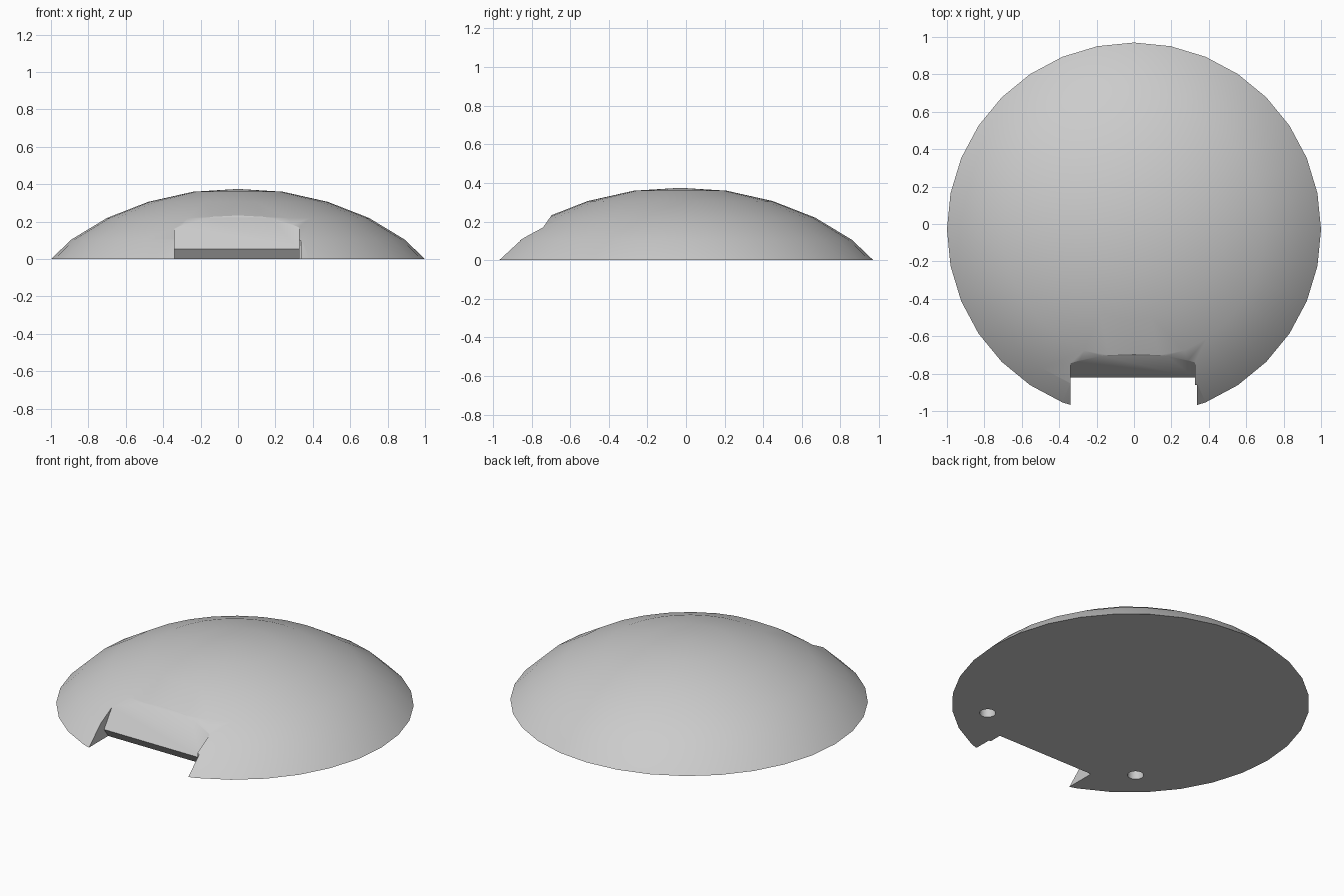
import bpy, bmesh, math

if "Cube" in bpy.data.objects:
    bpy.data.objects.remove(bpy.data.objects["Cube"], do_unlink=True)

CENTRE_Y = -0.03
SEGMENTS = 32

grey = bpy.data.materials.new("light grey")
grey.use_nodes = True
colour = (0.6, 0.6, 0.6, 1)
grey.diffuse_color = colour
grey.node_tree.nodes["Principled BSDF"].inputs["Base Color"].default_value = colour


def add_object(name, bm):
    bmesh.ops.recalc_face_normals(bm, faces=bm.faces)
    mesh = bpy.data.meshes.new(name)
    bm.to_mesh(mesh)
    bm.free()
    mesh.materials.append(grey)
    obj = bpy.data.objects.new(name, mesh)
    bpy.context.collection.objects.link(obj)
    return obj


def prism(name, profile, x0, x1):
    """Extrude a (y, z) profile along x."""
    bm = bmesh.new()
    face = bm.faces.new([bm.verts.new((x0, y, z)) for y, z in profile])
    side = bmesh.ops.extrude_face_region(bm, geom=[face])["geom"]
    verts = [v for v in side if isinstance(v, bmesh.types.BMVert)]
    bmesh.ops.translate(bm, verts=verts, vec=(x1 - x0, 0, 0))
    return add_object(name, bm)


def cut(target, cutter):
    mod = target.modifiers.new(cutter.name, 'BOOLEAN')
    mod.operation = 'DIFFERENCE'
    mod.solver = 'EXACT'
    mod.object = cutter
    bpy.context.view_layer.objects.active = target
    bpy.ops.object.modifier_apply(modifier=mod.name)
    bpy.data.objects.remove(cutter, do_unlink=True)


# Shallow dome: rings closed by a flat base and a peak
bm = bmesh.new()
rings = []
for r, z in [(1, 0), (0.89, 0.105), (0.70, 0.22), (0.48, 0.306), (0.24, 0.36)]:
    angles = [2 * math.pi * i / SEGMENTS for i in range(SEGMENTS)]
    rings.append([bm.verts.new((r * math.cos(a), CENTRE_Y + r * math.sin(a), z))
                  for a in angles])
peak = bm.verts.new((0, CENTRE_Y, 0.375))
bm.faces.new(rings[0])
for i in range(SEGMENTS):
    j = (i + 1) % SEGMENTS
    for low, high in zip(rings, rings[1:]):
        bm.faces.new((low[i], low[j], high[j], high[i]))
    bm.faces.new((rings[-1][i], rings[-1][j], peak))
dome = add_object("dome", bm)

# Front notch: sloped back with an undercut lip, and a small step on one wall
notch = [(-1.2, -0.055), (-0.74, -0.055), (-0.82, 0.055), (-0.58, 0.4), (-1.2, 0.4)]
cut(dome, prism("notch_cutter", notch, -0.34, 0.325))
step = [(-1.2, -0.1), (-0.86, -0.1), (-0.86, 0.4), (-1.2, 0.4)]
cut(dome, prism("step_cutter", step, 0.3, 0.338))

# Two round sockets in the underside
for side in (-1, 1):
    bm = bmesh.new()
    bmesh.ops.create_cone(bm, cap_ends=True, segments=24, radius1=0.045,
                          radius2=0.045, depth=0.16)
    bmesh.ops.translate(bm, verts=bm.verts, vec=(side * 0.54, -0.63, 0))
    cut(dome, add_object("socket_cutter", bm))

# Smooth dome with crisp cut edges
bpy.ops.object.select_all(action='DESELECT')
dome.select_set(True)
bpy.context.view_layer.objects.active = dome
bpy.ops.object.shade_smooth_by_angle(angle=math.radians(30))
